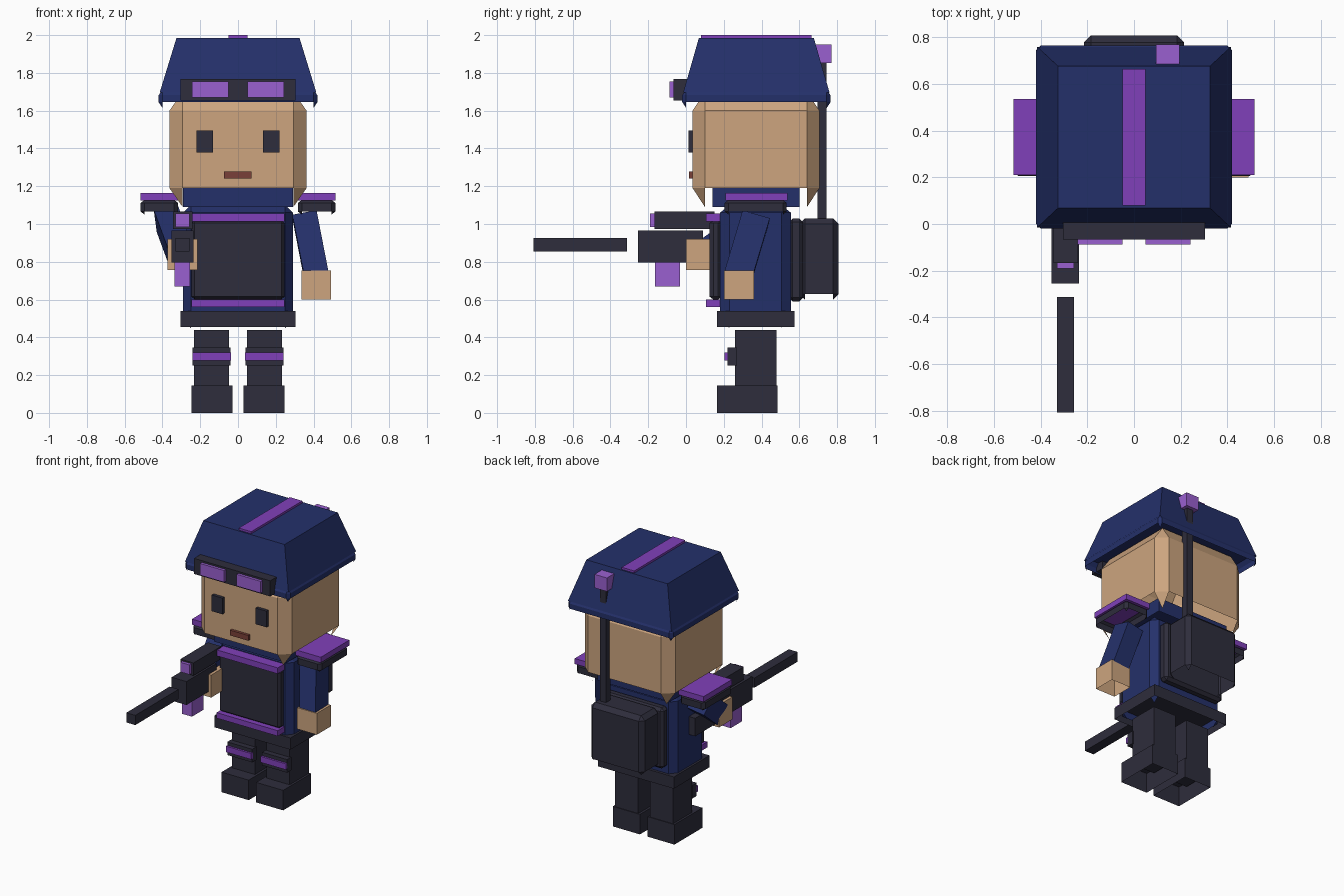
import bpy, bmesh
from mathutils import Vector, Matrix

if "Cube" in bpy.data.objects:
    bpy.data.objects.remove(bpy.data.objects["Cube"], do_unlink=True)


def material(name, hex_code):
    srgb = [int(hex_code[i:i + 2], 16) / 255 for i in (0, 2, 4)]
    col = [c / 12.92 if c < 0.04 else ((c + 0.055) / 1.055) ** 2.4 for c in srgb] + [1]
    m = bpy.data.materials.new(name)
    m.use_nodes = True
    m.diffuse_color = col
    m.node_tree.nodes["Principled BSDF"].inputs["Base Color"].default_value = col
    return m


NAVY = material("navy cloth", "24306A")
DARK = material("charcoal", "2E2D3C")
PURPLE = material("purple trim", "8040BA")
LILAC = material("lilac glow", "9A60D0")
SKIN = material("skin", "CDA57F")
MOUTH = material("mouth red", "7A4038")


def finish(name, bm, mat):
    bmesh.ops.recalc_face_normals(bm, faces=bm.faces)
    mesh = bpy.data.meshes.new(name)
    bm.to_mesh(mesh)
    bm.free()
    mesh.materials.append(mat)
    ob = bpy.data.objects.new(name, mesh)
    bpy.context.collection.objects.link(ob)
    return ob


def box(name, mat, x, y, z, chamfer=None, hollow=False, top=1):
    """Box from ranges; optional chamfer per axis, open underside, tapered top."""
    lo, hi = Vector((x[0], y[0], z[0])), Vector((x[1], y[1], z[1]))
    size, mid = hi - lo, (lo + hi) / 2
    bm = bmesh.new()
    bmesh.ops.create_cube(bm, size=1)
    for v in bm.verts:
        if v.co.z > 0:
            v.co.x *= top
            v.co.y *= top
    if chamfer:
        c = Vector(chamfer)
        bmesh.ops.scale(bm, vec=[s / k for s, k in zip(size, c)], verts=bm.verts)
        bmesh.ops.bevel(bm, geom=bm.edges[:], offset=1, segments=1, affect='EDGES')
        bmesh.ops.scale(bm, vec=c, verts=bm.verts)
    else:
        bmesh.ops.scale(bm, vec=size, verts=bm.verts)
    bmesh.ops.translate(bm, vec=mid, verts=bm.verts)
    bm.normal_update()
    if hollow:
        under = [f for f in bm.faces if f.normal.z < -0.1 and len(f.verts) == 4]
        bmesh.ops.delete(bm, geom=under, context='FACES')
    return finish(name, bm, mat)


def pair(name, mat, x, y, z, **kw):
    """The same box on both sides."""
    box("left_" + name, mat, x, y, z, **kw)
    box("right_" + name, mat, (-x[1], -x[0]), y, z, **kw)


def limb(name, mat, start, end, wide, deep):
    """Square bar running between two points."""
    a, b = Vector(start), Vector(end)
    d = b - a
    bm = bmesh.new()
    bmesh.ops.create_cube(bm, size=1)
    bmesh.ops.scale(bm, vec=(wide, deep, d.length), verts=bm.verts)
    rot = Vector((0, 0, -1)).rotation_difference(d).to_matrix().to_4x4()
    bmesh.ops.transform(bm, matrix=Matrix.Translation((a + b) / 2) @ rot, verts=bm.verts)
    return finish(name, bm, mat)


# Boots, legs and knee pads
pair("boot", DARK, (0.03, 0.247), (0.165, 0.485), (0, 0.145), hollow=True)
pair("leg", DARK, (0.047, 0.232), (0.26, 0.48), (0.1, 0.44))
pair("knee_pad", DARK, (0.04, 0.24), (0.22, 0.27), (0.25, 0.345))
pair("knee_stripe", PURPLE, (0.038, 0.24), (0.205, 0.225), (0.277, 0.32))

# Torso, belt and collar
box("torso", NAVY, (-0.29, 0.29), (0.18, 0.555), (0.45, 1.1), chamfer=(0.04, 0.05, 0.04), hollow=True)
box("belt", DARK, (-0.305, 0.305), (0.165, 0.575), (0.455, 0.54), hollow=True)
box("collar", NAVY, (-0.29, 0.29), (0.14, 0.6), (1.09, 1.19), hollow=True)

# Chest plate with trim
box("chest_plate", DARK, (-0.245, 0.245), (0.125, 0.19), (0.6, 1.02), chamfer=(0.015, 0.02, 0.015))
box("chest_trim_top", PURPLE, (-0.245, 0.245), (0.105, 0.185), (1.012, 1.055))
box("chest_trim_bottom", PURPLE, (-0.245, 0.245), (0.105, 0.185), (0.56, 0.6))

# Backpack and aerial
box("pack_plate", DARK, (-0.245, 0.245), (0.545, 0.62), (0.59, 1.03), chamfer=(0.02, 0.02, 0.02))
box("backpack", DARK, (-0.215, 0.215), (0.6, 0.808), (0.6, 1.03), chamfer=(0.03, 0.03, 0.03), hollow=True)
box("aerial", DARK, (0.12, 0.17), (0.695, 0.745), (0.98, 1.87))
box("aerial_tip", LILAC, (0.095, 0.195), (0.682, 0.77), (1.852, 1.95))

# Shoulder pads
pair("shoulder_pad", DARK, (0.318, 0.515), (0.205, 0.533), (1.05, 1.127), chamfer=(0.02, 0.02, 0.015), hollow=True)
pair("shoulder_cap", PURPLE, (0.316, 0.517), (0.21, 0.537), (1.125, 1.165))

# Arms and hands
limb("left_arm", NAVY, (0.354, 0.37, 1.04), (0.416, 0.275, 0.72), 0.13, 0.15)
box("left_hand", SKIN, (0.335, 0.492), (0.2, 0.36), (0.6, 0.755), hollow=True)
limb("right_arm", NAVY, (-0.375, 0.37, 1.03), (-0.305, 0.11, 0.84), 0.13, 0.15)
box("right_hand", SKIN, (-0.373, -0.215), (0, 0.155), (0.757, 0.92))

# Blaster
box("blaster_body", DARK, (-0.353, -0.235), (-0.255, 0.09), (0.795, 0.965))
box("blaster_stock", DARK, (-0.34, -0.25), (0.15, 0.38), (0.77, 0.9))
box("blaster_barrel", DARK, (-0.33, -0.258), (-0.808, -0.312), (0.855, 0.925))
box("blaster_magazine", LILAC, (-0.335, -0.255), (-0.163, -0.033), (0.67, 0.797))
box("blaster_scope", DARK, (-0.345, -0.24), (-0.167, 0.15), (0.973, 1.065))
box("scope_lens", LILAC, (-0.33, -0.257), (-0.19, -0.165), (0.985, 1.055))

# Head and face
box("head", SKIN, (-0.363, 0.363), (0.035, 0.706), (1.09, 1.7), chamfer=(0.07, 0.065, 0.1), hollow=True)
pair("eye", DARK, (0.133, 0.22), (0.012, 0.045), (1.378, 1.495))
box("mouth", MOUTH, (-0.075, 0.072), (0.015, 0.045), (1.24, 1.278))

# Helmet with crest strip
box("helmet_rim", NAVY, (-0.42, 0.42), (-0.02, 0.765), (1.615, 1.712), chamfer=(0.02, 0.02, 0.03), hollow=True)
box("helmet_crown", NAVY, (-0.415, 0.415), (-0.015, 0.76), (1.695, 1.985), hollow=True, top=0.785)
box("helmet_crest", PURPLE, (-0.05, 0.05), (0.08, 0.665), (1.965, 2.0))

# Goggles
box("goggle_band", DARK, (-0.305, 0.305), (-0.067, 0.04), (1.655, 1.768))
pair("goggle_lens", LILAC, (0.05, 0.243), (-0.087, -0.06), (1.67, 1.755))
